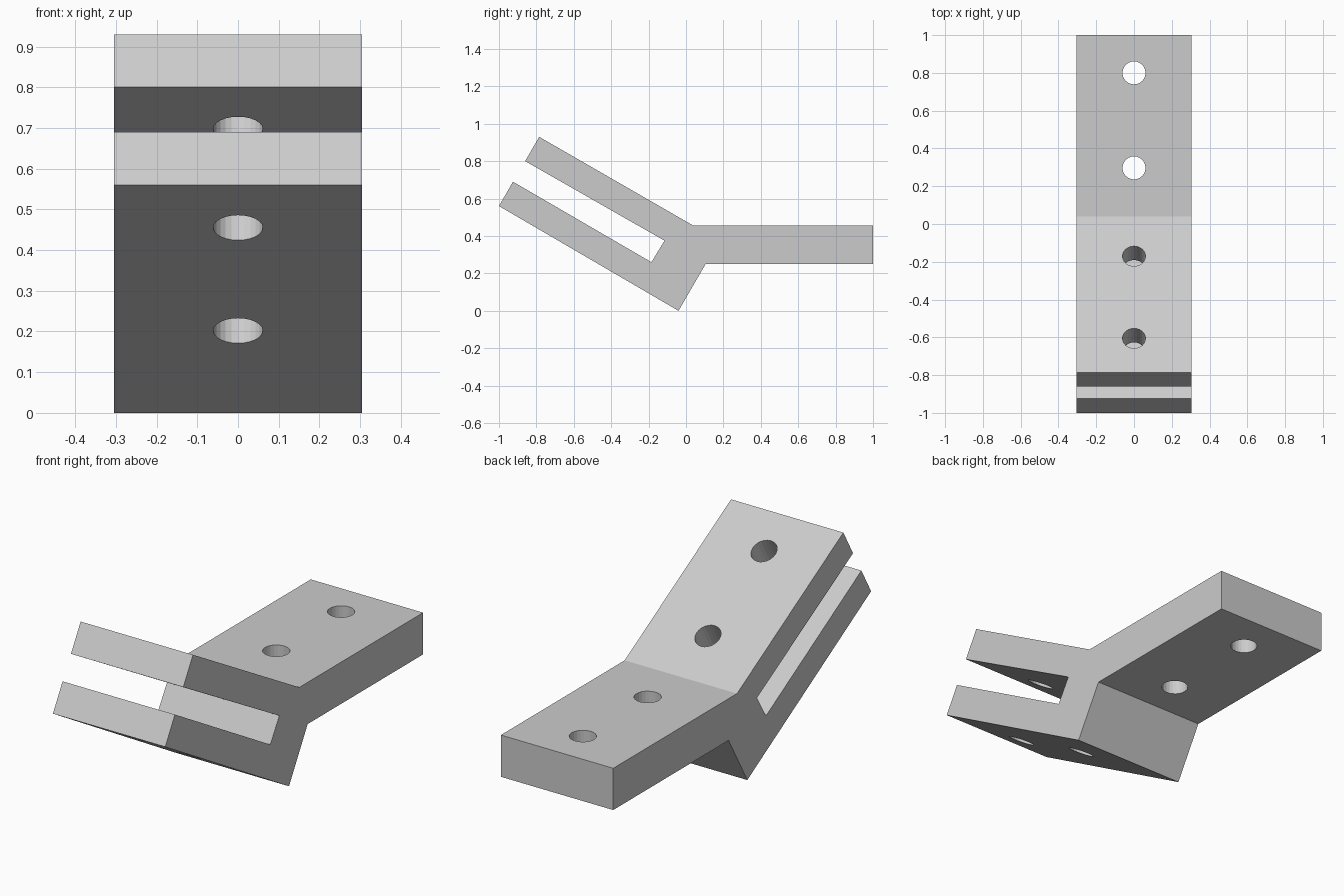
import bpy
import bmesh
from math import radians
from mathutils import Vector, Matrix

default = bpy.data.objects.get("Cube")
if default:
    bpy.data.objects.remove(default, do_unlink=True)

HALF_WIDTH = 0.305
HOLE_RADIUS = 0.061
TILT = radians(30)

# Plain grey material
grey = bpy.data.materials.new("light_grey")
grey.use_nodes = True
colour = (0.6, 0.6, 0.6, 1)
grey.diffuse_color = colour
grey.node_tree.nodes["Principled BSDF"].inputs["Base Color"].default_value = colour

# Side outline (y, z): flat tail plate and a slotted, tilted fork
profile = [
    (-0.785, 0.93), (0.04, 0.455), (1, 0.455), (1, 0.25), (0.105, 0.25),
    (-0.04, 0), (-1, 0.56), (-0.925, 0.69), (-0.185, 0.26),
    (-0.115, 0.375), (-0.86, 0.80),
]


def extruded_profile(name, points, half_width):
    bm = bmesh.new()
    face = bm.faces.new([bm.verts.new((-half_width, y, z)) for y, z in points])
    result = bmesh.ops.extrude_face_region(bm, geom=[face])
    moved = [v for v in result["geom"] if isinstance(v, bmesh.types.BMVert)]
    bmesh.ops.translate(bm, verts=moved, vec=(2 * half_width, 0, 0))
    bmesh.ops.recalc_face_normals(bm, faces=bm.faces)
    mesh = bpy.data.meshes.new(name)
    bm.to_mesh(mesh)
    bm.free()
    mesh.materials.append(grey)
    obj = bpy.data.objects.new(name, mesh)
    bpy.context.collection.objects.link(obj)
    return obj


def drill(obj, y, z, tilt):
    # Bore a round hole along the plate's normal
    bpy.ops.mesh.primitive_cylinder_add(
        vertices=24, radius=HOLE_RADIUS, depth=1.4,
        location=(0, y, z), rotation=(-tilt, 0, 0))
    cutter = bpy.context.object
    cutter.name = "hole_cutter"
    cutter.hide_render = True
    cutter.data.materials.append(grey)
    bpy.context.view_layer.objects.active = obj
    cut = obj.modifiers.new("hole", "BOOLEAN")
    cut.operation = "DIFFERENCE"
    cut.solver = "EXACT"
    cut.object = cutter
    bpy.ops.object.modifier_apply(modifier=cut.name)
    bpy.data.objects.remove(cutter, do_unlink=True)


bracket = extruded_profile("forked_bracket", profile, HALF_WIDTH)

# Two vertical holes in the tail, two tilted holes through both prongs
for y in (0.297, 0.80):
    drill(bracket, y, 0.35, 0)
for y, z in ((-0.17, 0.576), (-0.605, 0.827)):
    drill(bracket, y, z, TILT)
